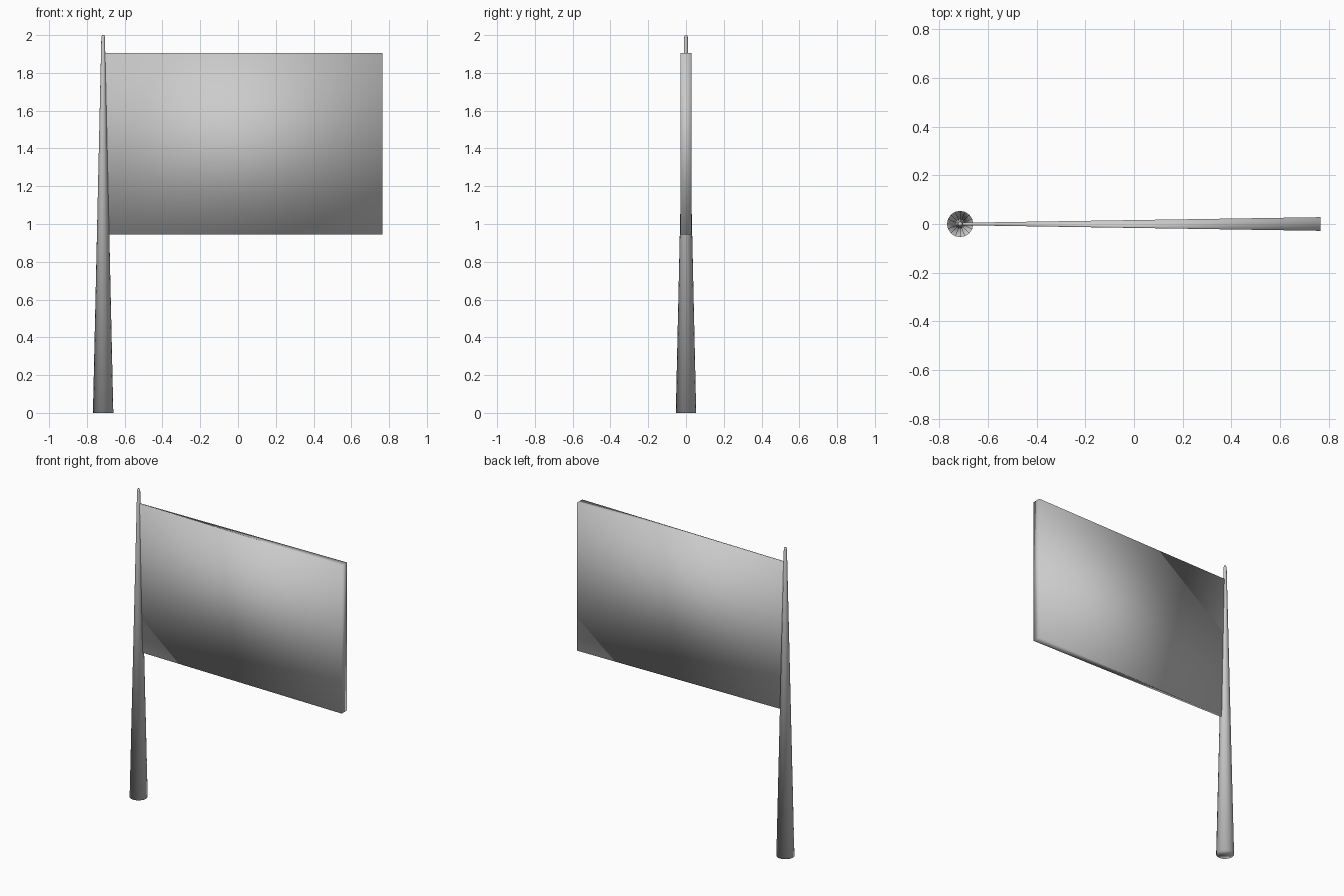
import bpy, bmesh, math

if "Cube" in bpy.data.objects:
    bpy.data.objects.remove(bpy.data.objects["Cube"])

POLE_X = -0.714
SIDES = 16


def make_object(name, bm):
    bmesh.ops.recalc_face_normals(bm, faces=bm.faces)
    for f in bm.faces:
        f.smooth = True
    mesh = bpy.data.meshes.new(name)
    bm.to_mesh(mesh)
    bm.free()
    obj = bpy.data.objects.new(name, mesh)
    bpy.context.collection.objects.link(obj)
    return obj


def loft(name, rings):
    """Skin matching closed rings of points and cap both ends."""
    bm = bmesh.new()
    loops = [[bm.verts.new(p) for p in ring] for ring in rings]
    for a, b in zip(loops, loops[1:]):
        for i in range(len(a)):
            j = (i + 1) % len(a)
            bm.faces.new((a[i], a[j], b[j], b[i]))
    bm.faces.new(loops[0][::-1])
    bm.faces.new(loops[-1])
    return make_object(name, bm)


def circle(r, z):
    angles = [2 * math.pi * i / SIDES for i in range(SIDES)]
    return [(POLE_X + r * math.cos(a), r * math.sin(a), z) for a in angles]


def flag_section(x, half, z0=0.945, z1=1.905):
    return [(x, -half, z0), (x, half, z0), (x, half, z1), (x, -half, z1)]


# Tapered pole with a slightly softened tip
loft("pole", [circle(0.054, 0), circle(0.0095, 1.99), circle(0.006, 2.0)])

# Flag panel, thin at the pole and thicker at the free edge
loft("flag", [flag_section(POLE_X, 0.005), flag_section(0.765, 0.028)])
